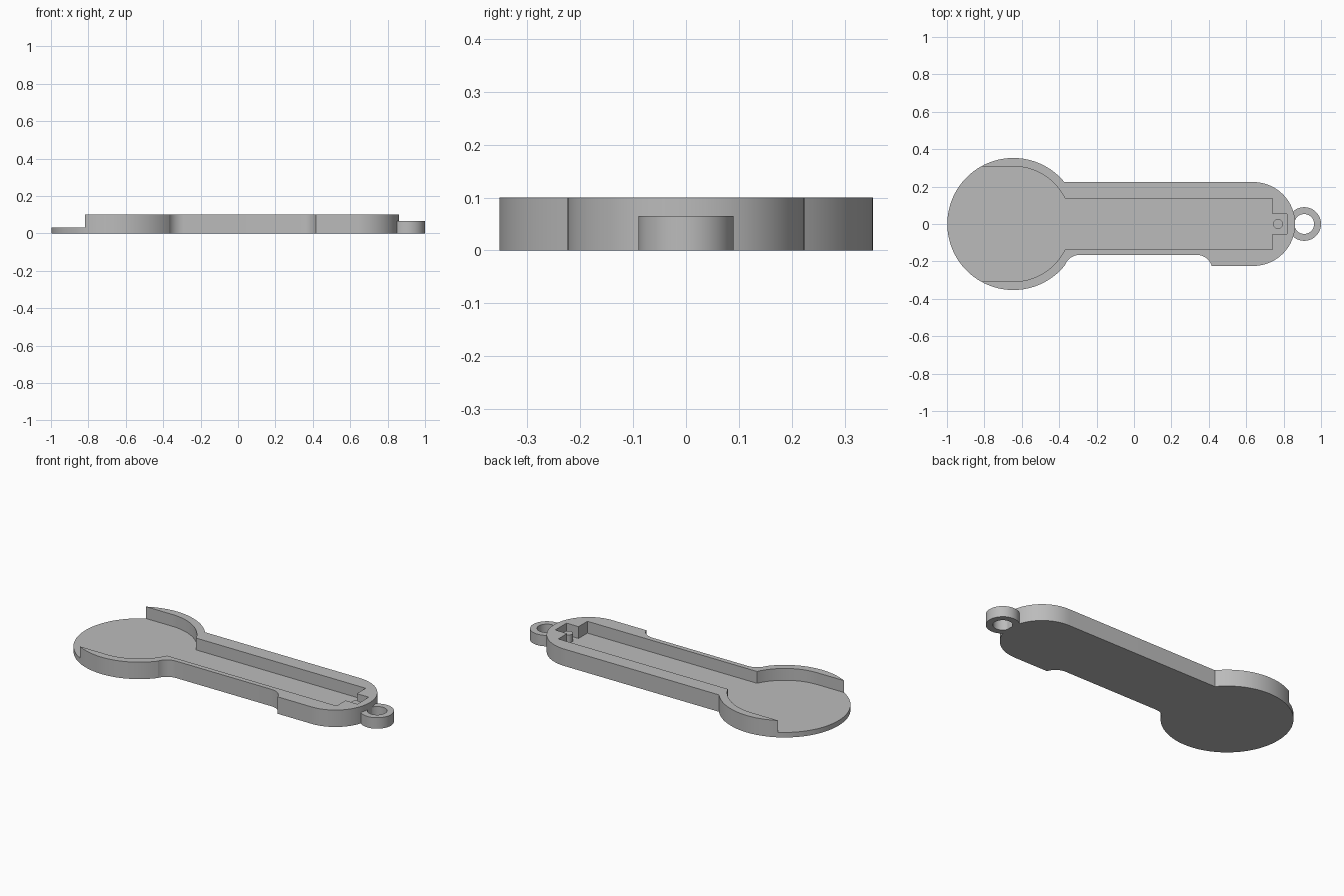
import bpy, bmesh
from math import sin, cos, asin, degrees, radians

if "Cube" in bpy.data.objects:
    bpy.data.objects.remove(bpy.data.objects["Cube"], do_unlink=True)

grey = bpy.data.materials.new("plain grey")
grey.use_nodes = True
colour = (0.5, 0.5, 0.5, 1)
grey.diffuse_color = colour
grey.node_tree.nodes["Principled BSDF"].inputs["Base Color"].default_value = colour

FLOOR, RIM = 0.03, 0.1
HEAD_X, HEAD_R, POCKET_R = -0.645, 0.353, 0.308
HALF_WIDTH, SLOT = 0.224, 0.136


def arc(cx, cy, r, start, end, n=24):
    angles = [radians(start + (end - start) * i / n) for i in range(n + 1)]
    return [(cx + r * cos(a), cy + r * sin(a)) for a in angles]


def angle_at(y, r):
    return degrees(asin(y / r))


def cap(bm, path, z):
    bm.faces.new([bm.verts.new((x, y, z)) for x, y in path])


def wall(bm, path, z0, z1, closed=False):
    pairs = list(zip(path, path[1:] + path[:1]))
    for (ax, ay), (bx, by) in pairs if closed else pairs[:-1]:
        corners = ((ax, ay, z0), (bx, by, z0), (bx, by, z1), (ax, ay, z1))
        bm.faces.new([bm.verts.new(c) for c in corners])


def finish(bm, name):
    bmesh.ops.remove_doubles(bm, verts=bm.verts, dist=0.0001)
    bmesh.ops.recalc_face_normals(bm, faces=bm.faces)
    mesh = bpy.data.meshes.new(name)
    bm.to_mesh(mesh)
    bm.free()
    mesh.materials.append(grey)
    obj = bpy.data.objects.new(name, mesh)
    bpy.context.collection.objects.link(obj)
    bpy.ops.object.select_all(action="DESELECT")
    obj.select_set(True)
    bpy.context.view_layer.objects.active = obj
    bpy.ops.object.shade_smooth_by_angle(angle=radians(30))


# Outer edge from one wall tip, around the handle, to the other tip
tip = 180 - angle_at(POCKET_R, HEAD_R)
outer = arc(HEAD_X, 0, HEAD_R, tip, angle_at(HALF_WIDTH, HEAD_R))
outer += arc(0.638, 0, HALF_WIDTH, 90, -90, 40)
outer += arc(0.335, -0.25, 0.085, 18, 90, 12)
outer += arc(-0.29, -0.25, 0.085, 90, 160, 12)
outer += arc(HEAD_X, 0, HEAD_R, -angle_at(0.221, HEAD_R), -tip)

# Open back of the head, where only the floor remains
back = arc(HEAD_X, 0, HEAD_R, -tip, tip - 360, 40)

# Inner edge of the rim: head pocket, long slot and pin recess, mirrored
half = [outer[0]] + arc(HEAD_X, 0, POCKET_R, 90, angle_at(SLOT, POCKET_R))
half += [(0.74, SLOT), (0.74, 0.053), (0.818, 0.053)]
inner = half + [(x, -y) for x, y in reversed(half[1:])] + [outer[-1]]

# Tray body
bm = bmesh.new()
cap(bm, outer + back[1:-1], 0)
cap(bm, inner + back[1:-1], FLOOR)
cap(bm, outer + inner[-2:0:-1], RIM)
wall(bm, outer, 0, FLOOR)
wall(bm, outer, FLOOR, RIM)
wall(bm, back, 0, FLOOR)
wall(bm, inner, FLOOR, RIM)
finish(bm, "tray_body")

# Hanging ring
bm = bmesh.new()
rings = [arc(0.91, 0, r, 0, 360, 48)[:-1] for r in (0.09, 0.053)]
for ring in rings:
    wall(bm, ring, 0, 0.065, True)
for z in (0, 0.065):
    for i in range(48):
        j = (i + 1) % 48
        cap(bm, [rings[0][i], rings[0][j], rings[1][j], rings[1][i]], z)
finish(bm, "hanging_ring")

# Small pin in the recess
bm = bmesh.new()
pin = arc(0.77, 0, 0.026, 0, 360, 24)[:-1]
wall(bm, pin, FLOOR, 0.075, True)
cap(bm, pin, FLOOR)
cap(bm, pin, 0.075)
finish(bm, "locating_pin")
